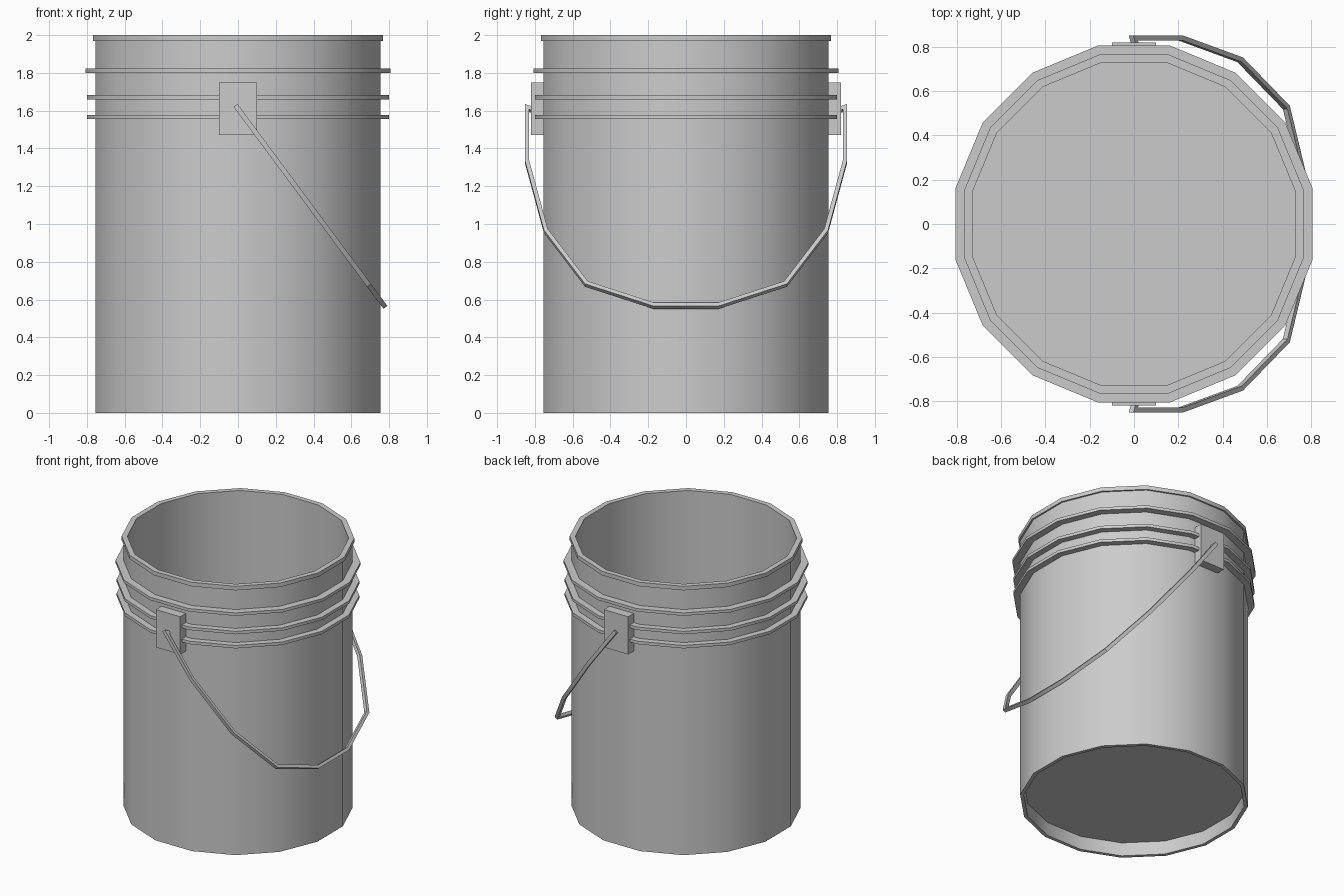
import bpy, bmesh, math
from mathutils import Vector

if "Cube" in bpy.data.objects:
    bpy.data.objects.remove(bpy.data.objects["Cube"])

SIDES = 16
K = 1 / math.cos(math.pi / SIDES)   # flat-to-flat half width -> corner radius


def finish(name, bm):
    bmesh.ops.recalc_face_normals(bm, faces=bm.faces)
    mesh = bpy.data.meshes.new(name)
    bm.to_mesh(mesh)
    bm.free()
    obj = bpy.data.objects.new(name, mesh)
    bpy.context.collection.objects.link(obj)
    bpy.ops.object.select_all(action='DESELECT')
    obj.select_set(True)
    bpy.context.view_layer.objects.active = obj
    bpy.ops.object.shade_smooth_by_angle(angle=math.radians(30))
    return obj


def lathe(name, profile, closed=True):
    """Revolve (half width, z) points into a 16-sided shape."""
    bm = bmesh.new()
    rings = []
    for r, z in profile:
        rings.append([bm.verts.new((r * K * math.cos(a), r * K * math.sin(a), z))
                      for a in ((i + 0.5) * math.tau / SIDES for i in range(SIDES))])
    n = len(rings)
    for k in range(n if closed else n - 1):
        a, b = rings[k], rings[(k + 1) % n]
        for i in range(SIDES):
            j = (i + 1) % SIDES
            bm.faces.new((a[i], a[j], b[j], b[i]))
    if not closed:
        bm.faces.new(rings[0])
        bm.faces.new(rings[-1])
    return finish(name, bm)


# Bucket wall with rolled lip and recessed floor
lathe("bucket_body", [(0.73, 0.10), (0.73, 0), (0.755, 0), (0.755, 1.97),
                      (0.767, 1.97), (0.767, 2.0), (0.73, 2.0), (0.73, 0.13)],
      closed=False)

# Reinforcing ribs
for i, (r, z) in enumerate([(0.807, 1.80), (0.80, 1.66), (0.80, 1.555)]):
    lathe(f"rib_{i + 1}", [(0.745, z), (r, z), (r, z + 0.022), (0.745, z + 0.022)])

# Handle mounting blocks
for side, label in ((-1, "front"), (1, "back")):
    bm = bmesh.new()
    bmesh.ops.create_cube(bm, size=1)
    for v in bm.verts:
        v.co = (v.co.x * 0.2, v.co.y * 0.075 + side * 0.7825, v.co.z * 0.28 + 1.61)
    finish(f"handle_mount_{label}", bm)

# Wire handle: path of (y, distance down the tilted plane), mirrored in y
half = [(0.805, 0.012), (0.841, -0.005), (0.841, 0.352),
        (0.742, 0.805), (0.527, 1.155), (0.172, 1.298)]
path = [Vector(p) for p in half] + [Vector((-y, s)) for y, s in reversed(half)]
down = Vector((0.596, 0, -0.803))
normal = Vector((0.803, 0, 0.596))
bm = bmesh.new()
rings = []
for i, p in enumerate(path):
    d0 = (p - path[i - 1]).normalized() if i else (path[1] - p).normalized()
    d1 = (path[i + 1] - p).normalized() if i < len(path) - 1 else d0
    n0, n1 = Vector((-d0.y, d0.x)), Vector((-d1.y, d1.x))
    miter = (n0 + n1) / (1 + n0.dot(n1))
    ring = []
    for u, w in ((-1, -1), (1, -1), (1, 1), (-1, 1)):
        q = p + miter * u * 0.011
        ring.append(bm.verts.new(Vector((0, q.x, 1.61)) + down * q.y + normal * w * 0.013))
    rings.append(ring)
for a, b in zip(rings, rings[1:]):
    for k in range(4):
        bm.faces.new((a[k], a[(k + 1) % 4], b[(k + 1) % 4], b[k]))
bm.faces.new(rings[0])
bm.faces.new(rings[-1])
finish("wire_handle", bm)
